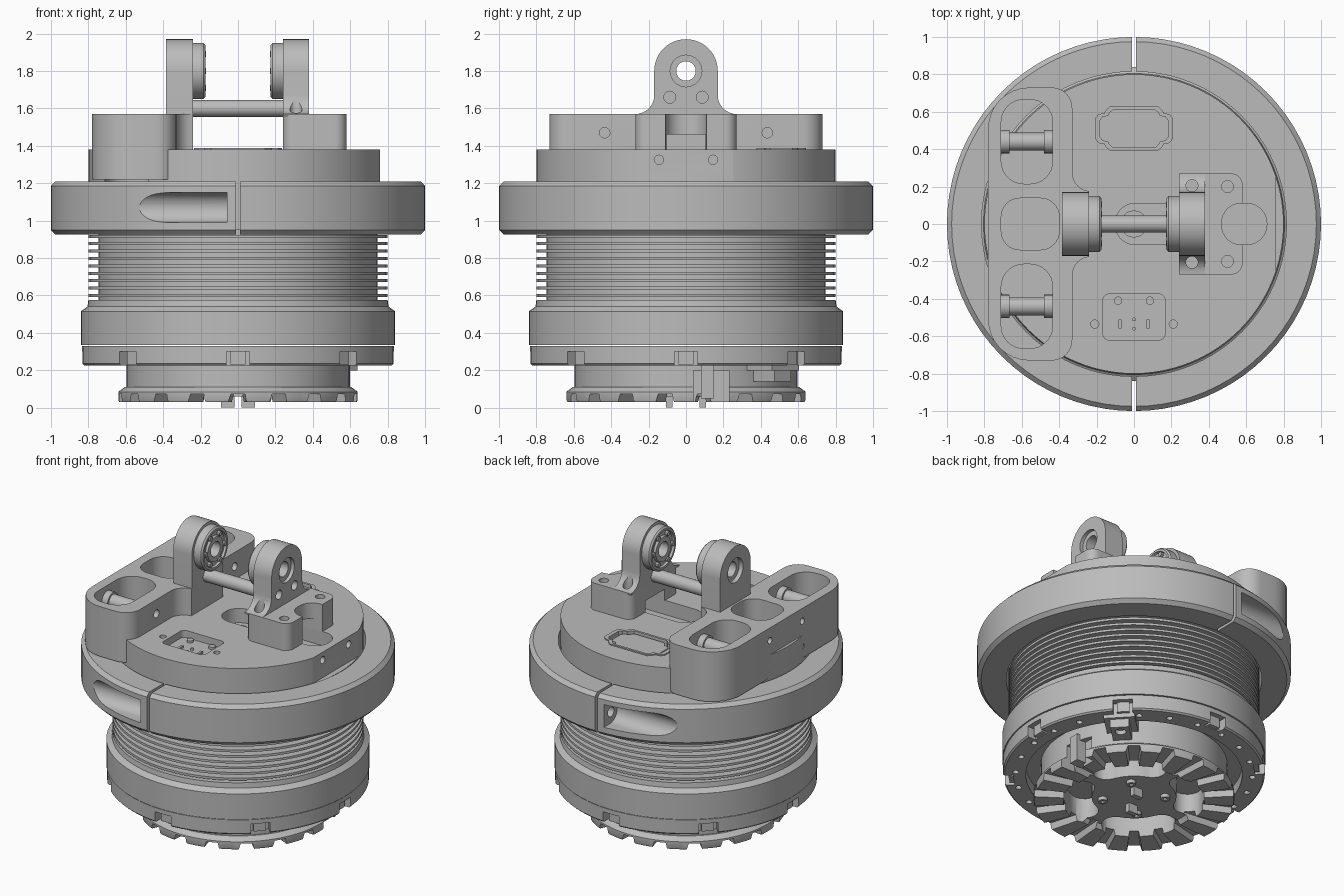
import bpy, bmesh
from math import sin, cos, pi, radians
from mathutils import Vector, Matrix

if "Cube" in bpy.data.objects:
    bpy.data.objects.remove(bpy.data.objects["Cube"])

GREY = (0.5, 0.5, 0.5, 1)
metal = bpy.data.materials.new("satin_grey")
metal.use_nodes = True
metal.diffuse_color = GREY
metal.node_tree.nodes["Principled BSDF"].inputs["Base Color"].default_value = GREY


def finish(name, bm):
    bmesh.ops.recalc_face_normals(bm, faces=bm.faces)
    mesh = bpy.data.meshes.new(name)
    bm.to_mesh(mesh)
    bm.free()
    mesh.materials.append(metal)
    obj = bpy.data.objects.new(name, mesh)
    bpy.context.collection.objects.link(obj)
    return obj


def lathe(name, profile, closed=False, n=80, place=Matrix()):
    """Turn an (r, z) profile about z; a closed profile makes a ring."""
    bm = bmesh.new()
    vs = [bm.verts.new((r, 0, z)) for r, z in profile]
    es = [bm.edges.new(p) for p in zip(vs, vs[1:] + vs[:1])]
    if not closed:
        bm.edges.remove(es.pop())
    bmesh.ops.spin(bm, geom=vs + es, cent=(0, 0, 0), axis=(0, 0, 1), angle=2 * pi, steps=n)
    bmesh.ops.remove_doubles(bm, verts=bm.verts, dist=1e-5)
    bm.transform(place)
    return finish(name, bm)


def prism(name, pts, lo, hi, axis="z"):
    bm = bmesh.new()
    put = (lambda u, v, h: (u, v, h)) if axis == "z" else (lambda u, v, h: (h, u, v))
    face = bm.faces.new([bm.verts.new(put(u, v, lo)) for u, v in pts])
    ext = bmesh.ops.extrude_face_region(bm, geom=[face])
    moved = [g for g in ext["geom"] if isinstance(g, bmesh.types.BMVert)]
    bmesh.ops.translate(bm, verts=moved, vec=put(0, 0, hi - lo))
    return finish(name, bm)


def cyl(name, r, p, q, n=24):
    p, q = Vector(p), Vector(q)
    bm = bmesh.new()
    rot = (q - p).to_track_quat("Z", "Y").to_matrix().to_4x4()
    bmesh.ops.create_cone(bm, cap_ends=True, segments=n, radius1=r, radius2=r, depth=(q - p).length,
                          matrix=Matrix.Translation((p + q) / 2) @ rot)
    return finish(name, bm)


def box(name, x, y, z, turn=0):
    obj = prism(name, [(x[0], y[0]), (x[1], y[0]), (x[1], y[1]), (x[0], y[1])], *z)
    obj.data.transform(Matrix.Rotation(turn, 4, "Z"))
    return obj


def cut(target, *cutters):
    bpy.context.view_layer.objects.active = target
    for c in cutters:
        mod = target.modifiers.new("cut", "BOOLEAN")
        mod.operation, mod.solver, mod.object = "DIFFERENCE", "EXACT", c
        bpy.ops.object.modifier_apply(modifier=mod.name)
        bpy.data.objects.remove(c)


def arc(cx, cy, r, a, b, n=8):
    return [(cx + r * cos(radians(a + (b - a) * i / n)), cy + r * sin(radians(a + (b - a) * i / n)))
            for i in range(n + 1)]


def rrect(x0, x1, y0, y1, rl, rr=None):
    rr = rr or rl
    return (arc(x0 + rl, y0 + rl, rl, 180, 270) + arc(x1 - rr, y0 + rr, rr, 270, 360)
            + arc(x1 - rr, y1 - rr, rr, 0, 90) + arc(x0 + rl, y1 - rl, rl, 90, 180))


def hole(r, p, q):
    return cyl("cutter", r, p, q, 20)


SIDES = (-1, 1)

# Clamp ring, split front and back, with tangential screw slots
ring = lathe("clamp_ring", [(.815, .925), (.975, .925), (1, .95), (1, 1.185), (.975, 1.21), (.815, 1.21)], True)
cut(ring, box("cutter", (-.01, .01), (-1.2, 1.2), (.8, 1.3)))
for s in SIDES:
    slot = [(s * (.93 - u), 1.07 + v) for u, v in arc(0, 0, .08, 90, -90, 16)]
    slot += [(s * 1.1, .99), (s * 1.1, 1.15)]
    cut(ring, prism("cutter", slot, -.7, -.06, "x"),
        hole(.035, (-.09, s * .92, 1.07), (.2, s * .92, 1.07)))

# Ribbed body
body = [(0, .5), (.745, .5)]
for i in range(9):
    z = .592 + i * .0395
    body += [(.745, z), (.8, z), (.8, z + .016), (.745, z + .016)]
lathe("ribbed_body", body + [(.745, .95), (.8, .95), (.8, 1.2), (0, 1.2)])
lathe("lower_ring", [(0, .335), (.84, .335), (.84, .515), (.805, .54), (.8, .575), (0, .575)])

# Base ring with notches and bolt circle
base = lathe("base_ring", [(0, .3), (.69, .3), (.69, .225), (.825, .225), (.835, .235), (.835, .33), (0, .33)])
for i in range(8):
    cut(base, box("cutter", (.77, .9), (-.062, .062), (.2, .3), i * pi / 4))
    box("notch_key", (.74, .8), (-.04, .04), (.23, .31), i * pi / 4)
for i in range(24):
    a = (i + .5) * pi / 12
    x, y = .755 * cos(a), .755 * sin(a)
    cut(base, cyl("cutter", .02, (x, y, .2), (x, y, .27), 12))

# Toothed coupling with four curved pockets
coupling = lathe("toothed_coupling", [(0, .06), (.4, .06), (.42, .03), (.635, .03), (.64, .04), (.64, .085),
                                      (.605, .11), (.595, .11), (.595, .31), (0, .31)])
TEETH = 18
for i in range(TEETH):
    tooth_gap = prism("cutter", [(-.045, .0), (.045, .0), (.03, .072), (-.03, .072)], .38, .8, "x")
    for v in tooth_gap.data.vertices:
        v.co.y *= v.co.x / .5
    tooth_gap.data.transform(Matrix.Rotation((i + .5) * 2 * pi / TEETH, 4, "Z"))
    cut(coupling, tooth_gap)
for i in range(4):
    mid = 45 + 90 * i
    ends = [(.36 * cos(radians(mid + d)), .36 * sin(radians(mid + d))) for d in (-24, 24)]
    kidney = (arc(0, 0, .45, mid - 24, mid + 24, 10) + arc(*ends[1], .09, mid + 24, mid + 204)[1:]
              + arc(0, 0, .27, mid + 24, mid - 24, 10)[1:] + arc(*ends[0], .09, mid + 156, mid + 336)[1:-1])
    cut(coupling, prism("cutter", kidney, 0, .2))
    x, y = .2 * cos(radians(mid)), .2 * sin(radians(mid))
    screw = cyl("face_screw", .03, (x, y, .035), (x, y, .08))
    cut(screw, cyl("cutter", .015, (x, y, 0), (x, y, .055), 6))
cut(coupling, box("cutter", (.53, .7), (.04, .23), (0, .2)))
box("neck_key", (.5, .6), (.08, .15), (.05, .24))
for s in SIDES:
    box("locating_prong", (s * .055 - .035, s * .055 + .035), (s * .09 - .018, s * .09 + .018), (0, .08))

# Locking tab under the base ring
tab = box("locking_tab", (.57, .78), (-.1, .1), (.2, .3), radians(43))
block = box("locking_block", (.57, .76), (-.06, .06), (.14, .2), radians(43))
p = Vector((.70 * cos(radians(43)), .70 * sin(radians(43)), 0))
cut(block, hole(.035, p, p + Vector((0, 0, .17))))

# Top disc with a flat on one side and a long slot
rim = [(min(x, .76), y) for x, y in arc(0, 0, .8, 0, 360, 96)[:-1]]
flat = [p for p in rim if p[0] < .76] 
top = prism("top_disc", flat + [(.76, -.25), (.76, .25)], 1.19, 1.38)
cut(top, prism("cutter", rrect(-.1, .71, -.11, .11, .105), 1.28, 1.5),
    hole(.07, (0, 0, 1.2), (0, 0, 1.4)),
    prism("cutter", rrect(-.165, .165, -.62, -.375, .03), 1.33, 1.5))
for s in SIDES:
    cut(top, hole(.022, (s * .21, -.535, 1.3), (s * .21, -.535, 1.5)),
        hole(.025, (.68, s * .145, 1.325), (.85, s * .145, 1.325)))
    cyl("socket_pin", .022, (s * .085, -.41, 1.32), (s * .085, -.41, 1.345))
    box("socket_contact", (s * .075 - .008, s * .075 + .008), (-.56, -.51), (1.32, 1.345))
    cyl("socket_dot", .01, (0, -.535 + s * .025, 1.32), (0, -.535 + s * .025, 1.345))

# Raised connector frame
quarter = [(.235, .06), (.215, .085), (.18, .09), (.17, .11), (.145, .132)]
outline = quarter + [(-x, y) for x, y in quarter[::-1]]
outline += [(-x, -y) for x, y in outline]


def connector(name, k, lo, hi):
    return prism(name, [(x * k, .51 + y * k) for x, y in outline], lo, hi)


frame = connector("connector_frame", 1, 1.36, 1.388)
cut(frame, connector("cutter", .88, 1.3, 1.45))
cut(top, connector("cutter", .88, 1.34, 1.45))
connector("connector_insert", .78, 1.33, 1.375)

# Side block with three pockets and cross pins
side = prism("side_block", rrect(-.78, -.33, -.73, .73, .22, .11), 1.22, 1.57)
for part in (side, top):
    for s in SIDES:
        cut(part, prism("cutter", rrect(-.71, -.435, s * .44 - .225, s * .44 + .225, .12), 1.205, 1.7))
    cut(part, prism("cutter", rrect(-.71, -.40, -.138, .138, .1), 1.25, 1.7))
for s in SIDES:
    cut(side, hole(.028, (-.5, s * .435, 1.47), (-.2, s * .435, 1.47)))
    for z in (1.3, 1.48):
        cut(side, hole(.022, (-.9, s * .18, z), (-.73, s * .18, z)))
    cyl("cross_pin", .048, (-.72, s * .44, 1.47), (-.43, s * .44, 1.47))
    for x in (-.715, -.48):
        cyl("pin_collar", .062, (x, s * .44, 1.47), (x + .05, s * .44, 1.47))

# Left ear standing on a filleted foot
foot = arc(-.23, -.275, .1, 180, 90)
foot = [(-.39, -.275)] + foot[:-1] + [(-.24, -.175), (-.24, .175)] + [(x, -y) for x, y in foot[-2::-1]] + [(-.39, .275)]
prism("ear_foot", foot, 1.38, 1.57)
near_ear = prism("block_ear", [(-.17, 1.5)] + [(.17, 1.5)] + arc(0, 1.8, .17, 0, 180, 24), -.385, -.24, "x")

# Right bracket: notched base and flared ear
bracket = prism("bracket_base", rrect(.24, .58, -.27, .27, .06), 1.38, 1.57)
cut(bracket, prism("cutter", rrect(.47, .71, -.11, .11, .1), 1.3, 1.7),
    box("cutter", (.1, .7), (-.105, .105), (1.3, 1.46)))
flare = arc(.27, 1.67, .1, 270, 180)
far_ear = prism("bracket_ear", [(.27, 1.56)] + flare + arc(0, 1.8, .17, 0, 180, 24)
                + [(-y, z) for y, z in flare[::-1]] + [(-.27, 1.56)], .24, .38, "x")
for s in SIDES:
    for part in (bracket, far_ear):
        cut(part, hole(.032, (.31, s * .205, 1.5), (.31, s * .205, 1.75)))
    cut(bracket, hole(.032, (.5, s * .2, 1.45), (.5, s * .2, 1.7)))
    cut(far_ear, hole(.032, (.33, s * .087, 1.66), (.5, s * .087, 1.66)))

# Bored pivots with rollers, and the tie rod
for s, ear in zip(SIDES, (near_ear, far_ear)):
    cut(ear, hole(.052, (s * .1, 0, 1.8), (s * .5, 0, 1.8)),
        hole(.085, (s * .355, 0, 1.8), (s * .5, 0, 1.8)))
    place = Matrix.Translation((0, 0, 1.8)) @ Matrix.Rotation(s * pi / 2, 4, "Y")
    lathe("roller", [(.052, .25), (.15, .25), (.15, .185), (.14, .175), (.125, .175), (.12, .19), (.09, .19),
                     (.085, .175), (.052, .175)], True, 48, place)
    for i in range(6):
        y, z = .105 * cos(i * pi / 3), 1.8 + .105 * sin(i * pi / 3)
        cyl("roller_stud", .016, (s * .17, y, z), (s * .2, y, z), 12)
cyl("tie_rod", .045, (-.26, 0, 1.6), (.26, 0, 1.6), 32)

# Smooth shading with sharp edges kept
for obj in bpy.context.scene.objects:
    if obj.type == "MESH":
        obj.select_set(True)
        bpy.context.view_layer.objects.active = obj
bpy.ops.object.shade_smooth_by_angle(angle=radians(30))
